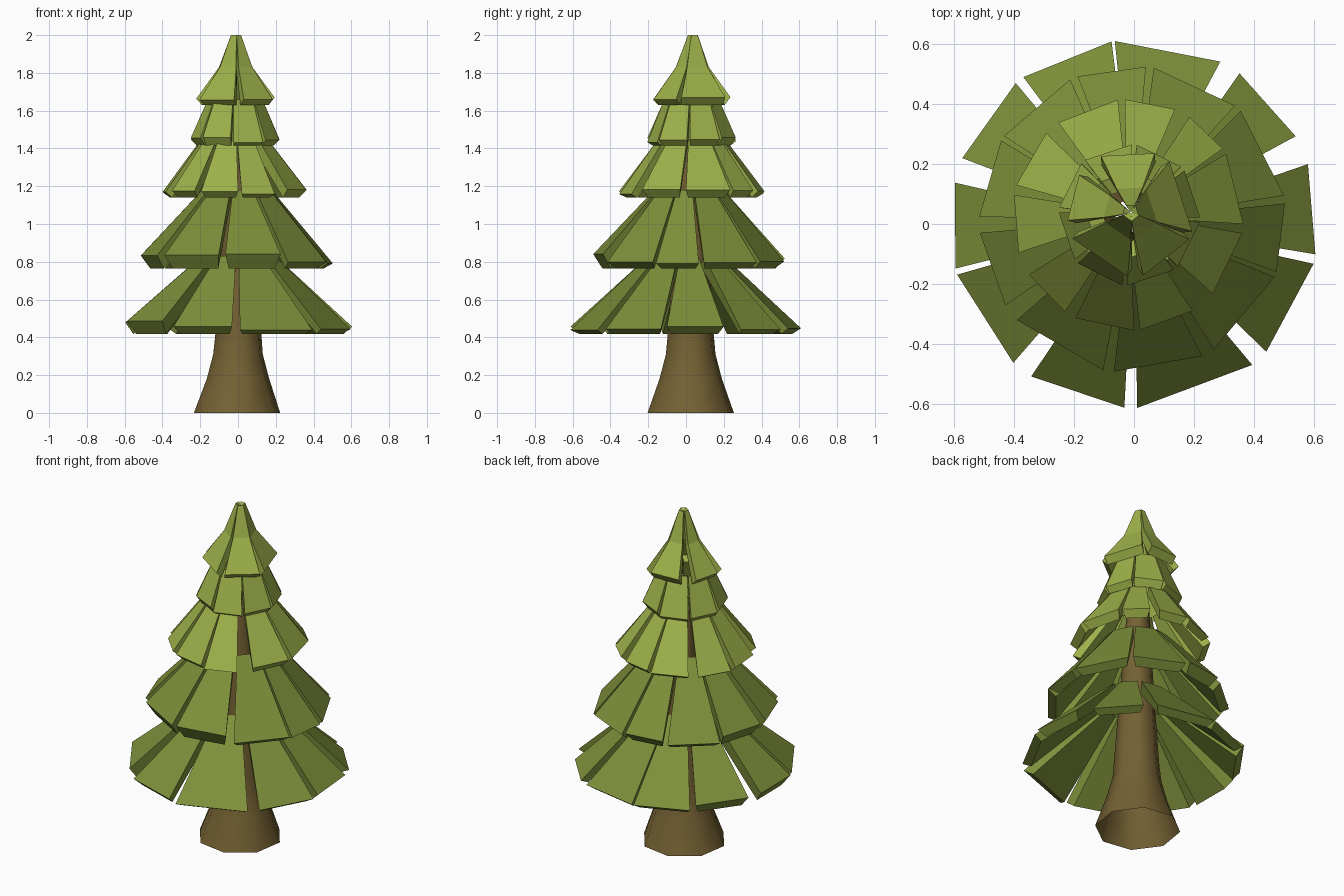
import bpy, bmesh, math, random

if "Cube" in bpy.data.objects:
    bpy.data.objects.remove(bpy.data.objects["Cube"])

random.seed(4)


def material(name, rgb):
    m = bpy.data.materials.new(name)
    m.diffuse_color = (*rgb, 1)
    m.use_nodes = True
    m.node_tree.nodes["Principled BSDF"].inputs["Base Color"].default_value = m.diffuse_color
    return m


BROWN = material("bark brown", (0.175, 0.118, 0.033))
DARK = material("deep green", (0.205, 0.275, 0.042))
LIGHT = material("light green", (0.34, 0.44, 0.068))


def finish(name, bm, mat):
    bmesh.ops.recalc_face_normals(bm, faces=bm.faces)
    me = bpy.data.meshes.new(name)
    bm.to_mesh(me)
    bm.free()
    me.materials.append(mat)
    ob = bpy.data.objects.new(name, me)
    bpy.context.collection.objects.link(ob)
    return ob


def loft(bm, rings, caps=True):
    """Skin a list of closed point rings, optionally capping both ends."""
    vs = [[bm.verts.new(p) for p in ring] for ring in rings]
    n = len(vs[0])
    for a, b in zip(vs, vs[1:]):
        for i in range(n):
            bm.faces.new((a[i], a[(i + 1) % n], b[(i + 1) % n], b[i]))
    if caps:
        bm.faces.new(vs[0][::-1])
        bm.faces.new(vs[-1])


def tier(name, mat, centre, outer, inner, edges, lift, flare=-1.5, close=0.0):
    """Ring of thick shingles; edges are pairs of side angles in degrees.
    outer and inner are (radius, height) profiles from the rim upward.
    flare widens the inner face; close widens each shingle toward its top."""
    bm = bmesh.new()
    for a0, a1 in zip(edges[::2], edges[1::2]):
        up = random.uniform(*lift)
        rings = []
        for k, ((ro, zo), (ri, zi)) in enumerate(zip(outer, inner)):
            zo += up if k == 0 else 0
            w = close * k / (len(outer) - 1)
            ring = []
            for r, z, a in ((ro, zo, a0 + w), (ro, zo, a1 - w),
                            (ri, zi, a1 - w - flare), (ri, zi, a0 + w + flare)):
                t = math.radians(a)
                ring.append((centre[0] + r * math.cos(t), centre[1] + r * math.sin(t), z))
            rings.append(ring)
        loft(bm, rings)
    return finish(name, bm, mat)


# Trunk: flared eight-sided open column
bm = bmesh.new()
rings = []
for r, z, cx, cy in ((0.235, 0, -0.005, 0.025), (0.17, 0.18, 0, 0.025), (0.135, 0.31, 0, 0.025),
                     (0.125, 0.42, 0.002, 0.025), (0.095, 0.85, 0, 0.025),
                     (0.06, 1.4, -0.005, 0.03)):
    rings.append([(cx + r * math.cos(math.tau * (i + 0.3) / 8),
                   cy + r * math.sin(math.tau * (i + 0.3) / 8), z) for i in range(8)])
loft(bm, rings, caps=False)
trunk = finish("trunk", bm, BROWN)
bpy.context.view_layer.objects.active = trunk
trunk.select_set(True)
bpy.ops.object.shade_smooth_by_angle(angle=math.radians(50))

# Lower branch tiers
tier("branch_tier_1", DARK, (0, 0),
     [(0.612, 0.43), (0.20, 0.83)], [(0.565, 0.418), (0.15, 0.78)],
     [96, 62, 55, 28.5, 19, -9.5, -12.5, -44, -50, -89, -93, -124,
      -131, -164, -166, -193, -201, -230, -233, -263], (0.005, 0.06))
tier("branch_tier_2", DARK, (-0.005, 0.015),
     [(0.51, 0.785), (0.185, 1.18)], [(0.46, 0.765), (0.13, 1.14)],
     [111, 85, 82, 48, 45, 9, 6, -20, -22, -58, -63, -97,
      -101, -139, -146, -175, -181, -211, -213, -246], (0.0, 0.06))

# Upper branch tiers
tier("branch_tier_3", LIGHT, (-0.02, 0.03),
     [(0.385, 1.155), (0.185, 1.44)], [(0.345, 1.14), (0.13, 1.41)],
     [127, 95, 91.5, 66, 58, 35, 32, -4.5, -9, -43, -56, -84,
      -87, -117, -123, -149, -161, -190, -195, -225], (0.0, 0.03), close=1)
tier("branch_tier_4", LIGHT, (-0.015, 0.03),
     [(0.235, 1.43), (0.145, 1.66)], [(0.205, 1.415), (0.09, 1.64)],
     [a for i in range(8) for a in (-6 - 45 * i, -47 - 45 * i)], (0.0, 0.03), flare=0.5, close=1)

# Treetop: five curved shingles meeting at the tip
tier("treetop", LIGHT, (-0.01, 0.038),
     [(0.213, 1.645), (0.092, 1.83), (0.028, 2.0)],
     [(0.185, 1.63), (0.05, 1.80), (0.004, 1.99)],
     [118, 68, 53, -17, -25, -79, -93, -156, -173, -216], (0.0, 0.03), flare=4, close=6)
